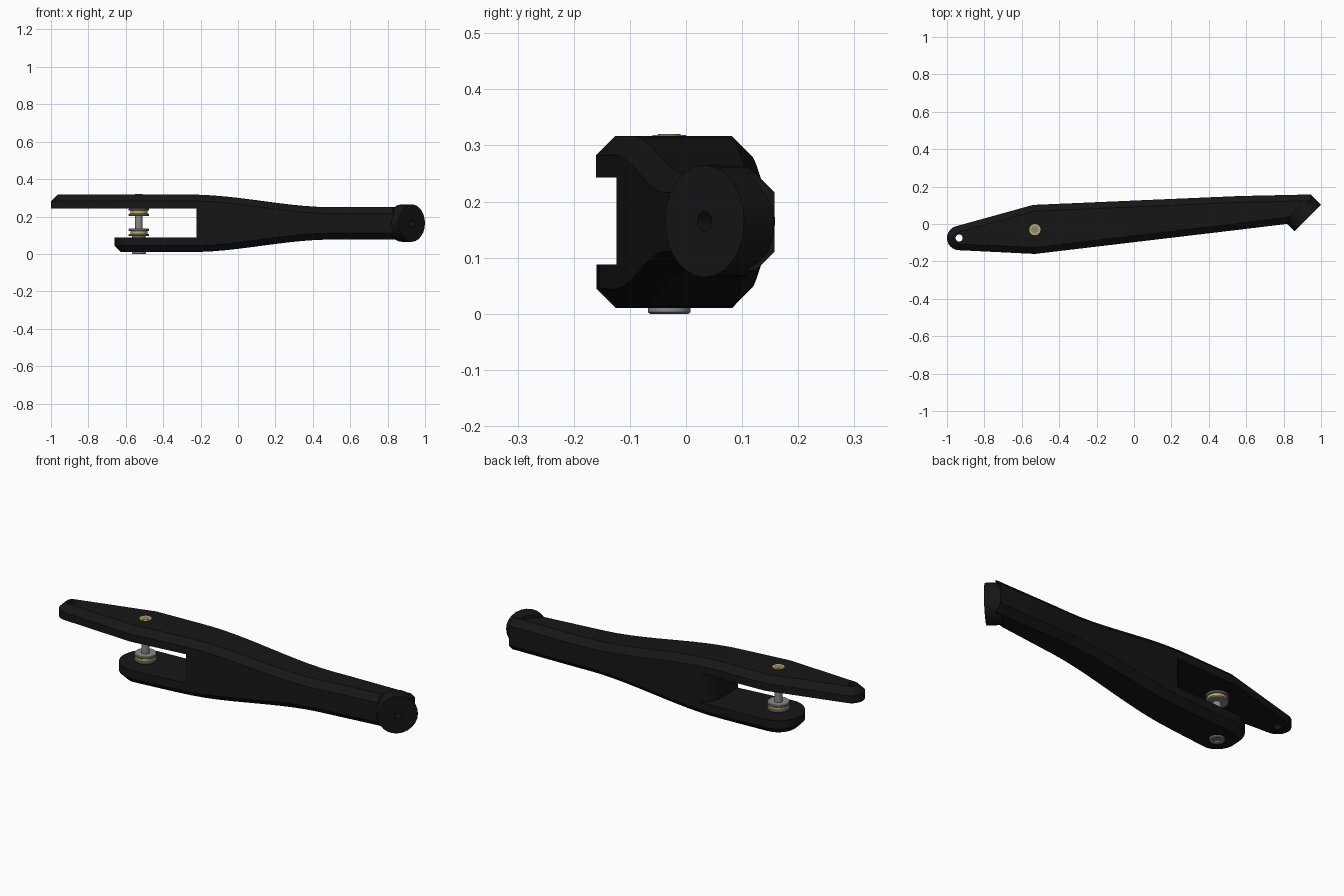
import bpy, bmesh
from math import sin, cos, pi, radians
from mathutils import Vector, Matrix

if "Cube" in bpy.data.objects:
    bpy.data.objects.remove(bpy.data.objects["Cube"])

MID, CH = 0.1635, 0.034
PIN = (-0.53, -0.03)


def mat(name, c):
    m = bpy.data.materials.new(name)
    m.diffuse_color = (*c, 1)
    m.use_nodes = True
    m.node_tree.nodes["Principled BSDF"].inputs["Base Color"].default_value = m.diffuse_color
    return m


BLACK = mat("black", (0.008, 0.008, 0.008))
STEEL = mat("steel", (0.25, 0.25, 0.25))
BRASS = mat("brass", (0.55, 0.42, 0.10))


def make(name, bm, material=None):
    bmesh.ops.recalc_face_normals(bm, faces=bm.faces)
    me = bpy.data.meshes.new(name)
    bm.to_mesh(me)
    bm.free()
    ob = bpy.data.objects.new(name, me)
    bpy.context.collection.objects.link(ob)
    if material:
        me.materials.append(material)
    return ob


def activate(ob):
    bpy.ops.object.select_all(action='DESELECT')
    ob.select_set(True)
    bpy.context.view_layer.objects.active = ob


def cut(ob, cutter):
    m = ob.modifiers.new("cut", 'BOOLEAN')
    m.operation, m.object, m.solver = 'DIFFERENCE', cutter, 'EXACT'
    activate(ob)
    bpy.ops.object.modifier_apply(modifier=m.name)


def smooth(ob):
    activate(ob)
    bpy.ops.object.shade_smooth_by_angle(angle=radians(25))


def cylinder(name, r, depth, matrix, sides=32, material=None):
    bm = bmesh.new()
    bmesh.ops.create_cone(bm, cap_ends=True, segments=sides, radius1=r, radius2=r,
                          depth=depth, matrix=matrix)
    return make(name, bm, material)


def lathe(name, profile, material, sides=32):
    """Closed (r, z) profile spun around the pin axis."""
    bm = bmesh.new()
    rings = [[bm.verts.new((PIN[0] + r * cos(2 * pi * k / sides), PIN[1] + r * sin(2 * pi * k / sides), z))
              for k in range(sides)] for r, z in profile]
    for a, b in zip(rings, rings[1:]):
        for k in range(sides):
            j = (k + 1) % sides
            bm.faces.new((a[k], a[j], b[j], b[k]))
    bm.faces.new(rings[0])
    bm.faces.new(rings[-1])
    ob = make(name, bm, material)
    return ob


def half_height(x):
    t = min(max((x + 0.25) / 0.75, 0), 1)
    return 0.1535 - 0.067 * t * t * (3 - 2 * t)


def line_y(x, a, b):
    return a[1] + (b[1] - a[1]) * (x - a[0]) / (b[0] - a[0])


def shell(name, centre, r, a_front, a_back, lead_f, lead_b, side):
    """Half of the handle: rounded left end, lofted to the right, chamfered rim."""
    n = 8
    c = Vector(centre)
    arc = lambda a: c + r * Vector((cos(radians(a)), sin(radians(a))))
    front = [arc(180 + (a_front - 180) * (i + 0.5) / (n - 0.5)) for i in range(n)] + lead_f
    back = [arc(180 + (a_back - 180) * (i + 0.5) / (n - 0.5)) for i in range(n)] + lead_b
    xs = [-0.35 + 0.07 * i for i in range(14)]
    front += [Vector((x, line_y(x, (-0.53, -0.16), (0.82, 0.0)))) for x in xs] + [Vector((0.83, 0.002))]
    back += [Vector((x, line_y(x, (-0.54, 0.102), (0.9, 0.164)))) for x in xs] + [Vector((0.945, 0.158))]
    chain = front[::-1] + back
    inset = []
    for i, p in enumerate(chain):
        ns = []
        for q0, q1 in ((i - 1, i), (i, i + 1)):
            if 0 <= q0 and q1 < len(chain):
                d = (chain[q1] - chain[q0]).normalized()
                ns.append(Vector((d.y, -d.x)))
        nrm = sum(ns, Vector((0, 0))).normalized()
        inset.append(p + nrm * CH / nrm.dot(ns[0]))
    bm = bmesh.new()
    rings = [[bm.verts.new((p.x, p.y, MID)) for p in chain],
             [bm.verts.new((p.x, p.y, MID + side * (half_height(p.x) - CH))) for p in chain],
             [bm.verts.new((p.x, p.y, MID + side * half_height(q.x))) for p, q in zip(inset, chain)]]
    m = len(chain)
    for a, b in zip(rings, rings[1:]):
        for i in range(m - 1):
            bm.faces.new((a[i], a[i + 1], b[i + 1], b[i]))
    for ring in (rings[0], rings[2]):
        for i in range(m // 2 - 1):
            bm.faces.new((ring[i], ring[i + 1], ring[m - 2 - i], ring[m - 1 - i]))
    a, b, d = rings
    bm.faces.new((a[0], b[0], d[0], d[-1], b[-1], a[-1]))
    return make(name, bm, BLACK)


# Handle halves: long upper jaw, short lower jaw
V = Vector
upper = shell("upper_handle", (-0.935, -0.075), 0.065, 267, 107,
              [V((-0.53, -0.16))], [V((-0.54, 0.102))], 1)
lower = shell("lower_handle", PIN, 0.13, 264, 94, [], [], -1)

# Slot between the jaws, with a rounded back corner
bm = bmesh.new()
pts = [(-1.2, -0.4), (-0.222, -0.4), (-0.222, 0.03), (-0.215, 0.065), (-0.195, 0.095), (-0.165, 0.115),
       (-0.165, 0.4), (-1.2, 0.4)]
f = bm.faces.new([bm.verts.new((x, y, 0.088)) for x, y in pts])
ext = bmesh.ops.extrude_face_region(bm, geom=[f])
bmesh.ops.translate(bm, vec=(0, 0, 0.155), verts=[v for v in ext['geom'] if isinstance(v, bmesh.types.BMVert)])
slot = make("slot_cutter", bm)
hole = cylinder("hole_cutter", 0.019, 1, Matrix.Translation((-0.935, -0.075, 0.2)), 24)
cut(upper, slot)
cut(upper, hole)
cut(lower, slot)

# Round end head, facing front right, with a small socket
axis = V((1, -1, 0)).normalized()
rot = axis.to_track_quat('Z', 'Y').to_matrix().to_4x4()
face = V((0.929, 0.033, 0.165))
head = cylinder("end_head", 0.1, 0.078, Matrix.Translation(face - axis * 0.039) @ rot, 24, BLACK)
socket = cylinder("socket_cutter", 0.018, 0.08, Matrix.Translation(face) @ rot, 16)
cut(head, socket)

# Pivot screw with hex socket
screw = lathe("pivot_screw", [(0.034, 0.0), (0.038, 0.003), (0.038, 0.013), (0.02, 0.013), (0.02, 0.32)], STEEL)
hexcut = cylinder("hex_cutter", 0.018, 0.016, Matrix.Translation((*PIN, 0)), 6)
cut(screw, hexcut)
insert = lathe("brass_insert", [(0.03, 0.29), (0.03, 0.319)], BRASS)

# Bearing stacks: two steel washers around a brass core
parts = [upper, lower, head, screw, insert]
for label, z in (("upper", 0.223), ("lower", 0.115)):
    parts.append(lathe(label + "_brass_core", [(0.046, z - 0.012), (0.046, z + 0.012)], BRASS))
    for tag, dz in (("top", 0.014), ("bottom", -0.014)):
        h = z + dz
        parts.append(lathe(f"{label}_{tag}_washer",
                           [(0.052, h - 0.006), (0.055, h - 0.003), (0.055, h + 0.003), (0.052, h + 0.006)], STEEL))
    s = -1 if label == "lower" else 1
    parts.append(lathe(label + "_spacer", [(0.036, z), (0.036, z + s * 0.028)], STEEL))

for ob in (slot, hole, socket, hexcut):
    bpy.data.objects.remove(ob)
for ob in parts:
    smooth(ob)
